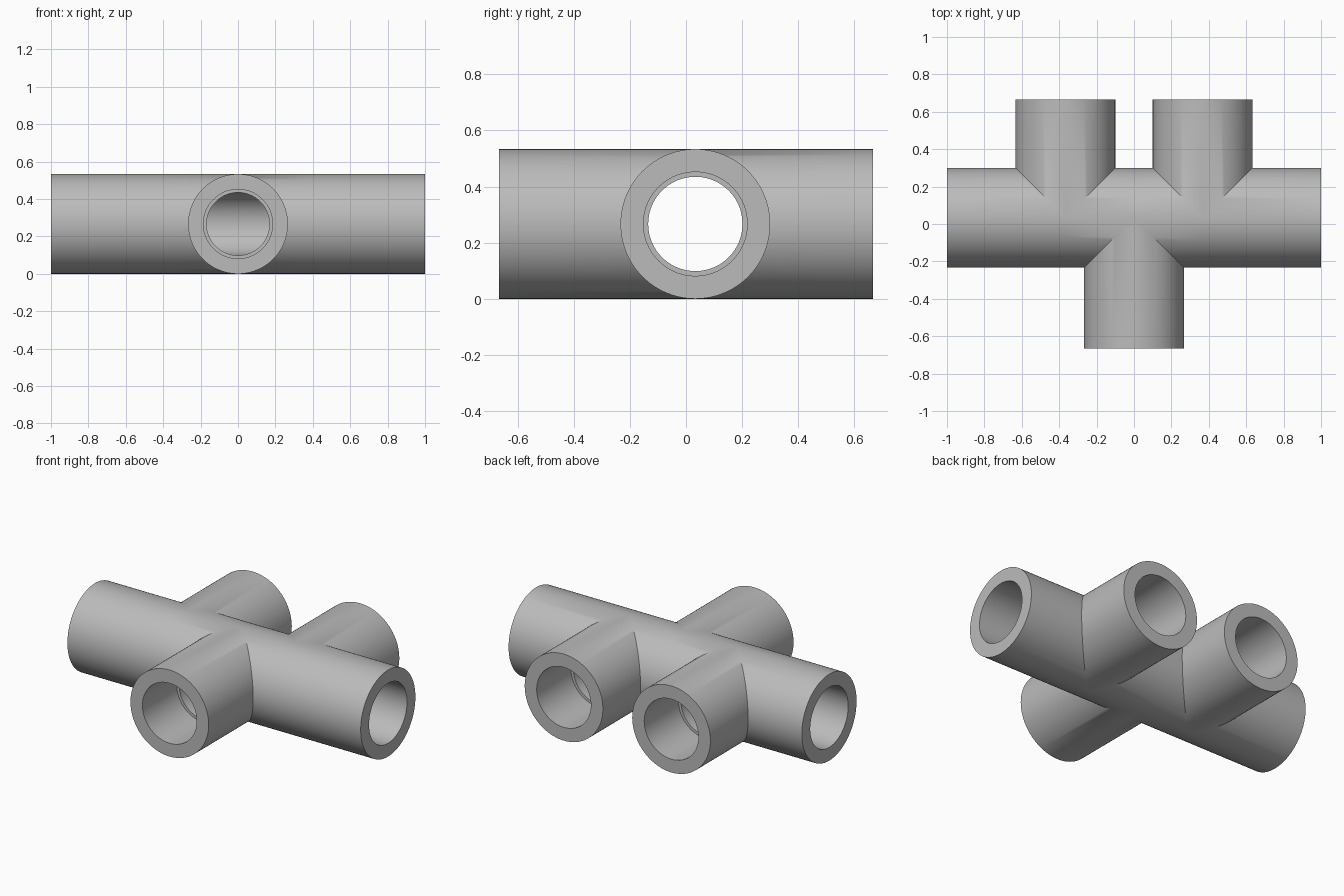
import bpy, bmesh, math

if "Cube" in bpy.data.objects:
    bpy.data.objects.remove(bpy.data.objects["Cube"])

SEG = 96                      # sides of every tube
R, R_SOCKET, R_BORE = 0.2667, 0.185, 0.168
YC, ZC = 0.0333, 0.2667       # height and offset of the main axis
OFF = 0.3667                  # x of the two back branches
DEPTH = 0.3333                # socket depth
BRANCHES = [(0.0, -1, 0.70), (-OFF, 1, 0.6333), (OFF, 1, 0.6333)]

bm = bmesh.new()
angles = [2 * math.pi * i / SEG for i in range(SEG)]


def cs(a):
    """Cosine and sine, with exact zeros."""
    return round(math.cos(a), 9), round(math.sin(a), 9)


def strip(points):
    """Quad from four points, dropping repeated corners."""
    unique = []
    for p in points:
        if all(math.dist(p, q) > 1e-6 for q in unique):
            unique.append(p)
    if len(unique) > 2:
        bm.faces.new([bm.verts.new(p) for p in unique])


def run_point(r, x, a):
    c, s = cs(a)
    return (x, YC + r * c, ZC + r * s)


def branch_point(branch, r, y, a):
    c, s = cs(a)
    return (branch[0] + r * c, YC + branch[1] * y, ZC + r * s)


def tee_skin(r, inset):
    """Run and branches of one radius, meeting along mitred saddles."""
    for i, a in enumerate(angles):
        b = angles[(i + 1) % SEG]

        def breaks(t, back):
            d = r * abs(cs(t)[0])
            e = 1 - inset
            if back:
                return [(-e, -OFF - d), (-OFF + d, 0), (0, OFF - d), (OFF + d, e)]
            return [(-e, -OFF), (-OFF, -d), (d, OFF), (OFF, e)]

        back = math.cos((i + 0.5) * 2 * math.pi / SEG) > 0
        for (a0, a1), (b0, b1) in zip(breaks(a, back), breaks(b, back)):
            strip([run_point(r, a0, a), run_point(r, a1, a),
                   run_point(r, b1, b), run_point(r, b0, b)])
        for br in BRANCHES:
            da, db = r * abs(cs(a)[0]), r * abs(cs(b)[0])
            end = br[2] - inset
            strip([branch_point(br, r, da, a), branch_point(br, r, end, a),
                   branch_point(br, r, end, b), branch_point(br, r, db, b)])


def socket(point, end, sign):
    """End face, socket wall and inner step of one opening."""
    profile = [(R, end), (R_SOCKET, end),
               (R_SOCKET, end - sign * DEPTH), (R_BORE, end - sign * DEPTH)]
    for (r0, t0), (r1, t1) in zip(profile, profile[1:]):
        for i, a in enumerate(angles):
            b = angles[(i + 1) % SEG]
            strip([point(r0, t0, a), point(r1, t1, a),
                   point(r1, t1, b), point(r0, t0, b)])


# Outer skin and inner bore
tee_skin(R, 0)
tee_skin(R_BORE, DEPTH)

# Sockets on the run and on each branch
for side in (-1, 1):
    socket(run_point, side, side)
for br in BRANCHES:
    socket(lambda r, t, a, br=br: branch_point(br, r, t, a), br[2], 1)

bmesh.ops.remove_doubles(bm, verts=bm.verts, dist=1e-5)
bmesh.ops.recalc_face_normals(bm, faces=bm.faces)

mesh = bpy.data.meshes.new("pipe_fitting")
bm.to_mesh(mesh)
bm.free()
fitting = bpy.data.objects.new("pipe_fitting", mesh)
bpy.context.collection.objects.link(fitting)

# Plain grey material
grey = bpy.data.materials.new("grey")
grey.diffuse_color = (0.5, 0.5, 0.5, 1)
grey.use_nodes = True
grey.node_tree.nodes["Principled BSDF"].inputs["Base Color"].default_value = grey.diffuse_color
mesh.materials.append(grey)

bpy.context.view_layer.objects.active = fitting
fitting.select_set(True)
bpy.ops.object.shade_smooth_by_angle(angle=math.radians(30))
